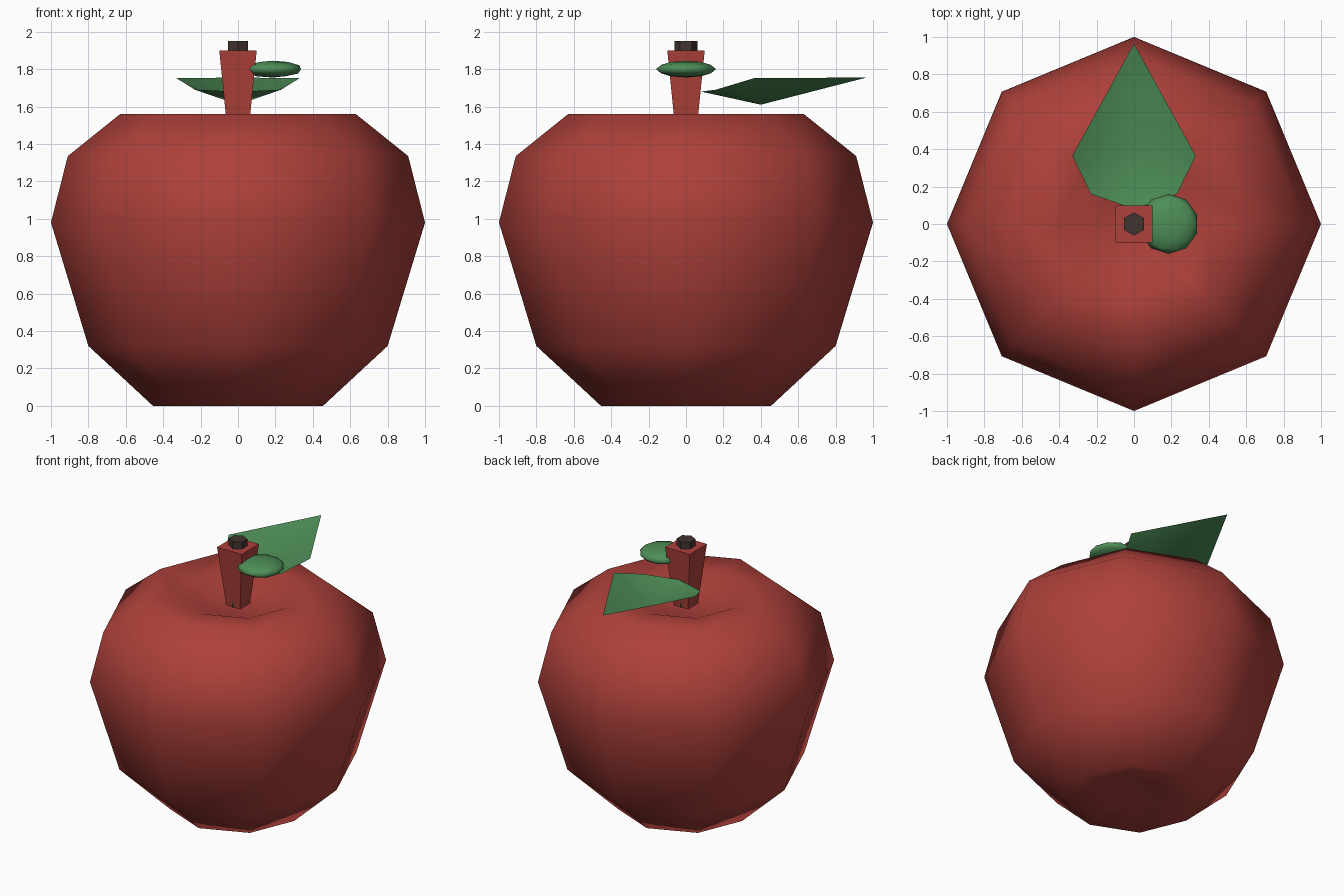
import bpy
import bmesh
from math import sin, cos, pi, sqrt

default = bpy.data.objects.get("Cube")
if default:
    bpy.data.objects.remove(default, do_unlink=True)


def material(name, rgb):
    mat = bpy.data.materials.new(name)
    mat.use_nodes = True
    color = (*rgb, 1)
    mat.diffuse_color = color
    bsdf = mat.node_tree.nodes["Principled BSDF"]
    bsdf.inputs["Base Color"].default_value = color
    bsdf.inputs["Roughness"].default_value = 0.8
    return mat


red = material("apple_red", (0.42, 0.052, 0.043))
green = material("leaf_green", (0.075, 0.27, 0.095))
brown = material("dark_brown", (0.055, 0.033, 0.028))


def add_object(name, bm, mat, smooth):
    for face in bm.faces:
        face.smooth = smooth
    mesh = bpy.data.meshes.new(name)
    bm.to_mesh(mesh)
    bm.free()
    mesh.materials.append(mat)
    obj = bpy.data.objects.new(name, mesh)
    bpy.context.collection.objects.link(obj)
    return obj


def lathe(name, profile, sides, turn, mat, smooth):
    """Spin (radius, height) points, listed from the bottom up, around z."""
    bm = bmesh.new()
    angles = [turn + 2 * pi * i / sides for i in range(sides)]
    rings = [[bm.verts.new((r * cos(a), r * sin(a), z)) for a in angles]
             for r, z in profile]
    for low, high in zip(rings, rings[1:]):
        for i in range(sides):
            j = (i + 1) % sides
            bm.faces.new((low[i], low[j], high[j]))
            bm.faces.new((low[i], high[j], high[i]))
    bm.faces.new(rings[0][::-1])
    bm.faces.new(rings[-1])
    return add_object(name, bm, mat, smooth)


# Eight-sided fruit with a hollow at the top and a shallow one below
body_profile = [(0.2, 0.05), (0.455, 0), (0.8, 0.32), (1, 0.98),
                (0.91, 1.335), (0.63, 1.56), (0.4, 1.55), (0.2, 1.47)]
lathe("apple_body", body_profile, 8, 0, red, True)

# Square stem that widens upward, with a hexagonal core
lathe("stem", [(0.056 * sqrt(2), 1.465), (0.1 * sqrt(2), 1.9)],
      4, pi / 4, red, False)
lathe("stem_core", [(0.062, 1.465), (0.062, 1.95)], 6, pi / 2, brown, False)

# Large leaf folded along its midrib
bm = bmesh.new()
base = bm.verts.new((0, 0.08, 1.68))
middle = bm.verts.new((0, 0.4, 1.61))
tip = bm.verts.new((0, 0.965, 1.755))
for side in (1, -1):
    inner = bm.verts.new((side * 0.23, 0.16, 1.69))
    outer = bm.verts.new((side * 0.33, 0.365, 1.752))
    edge = [base, inner, outer, tip]
    for a, b in zip(edge, edge[1:]):
        bm.faces.new((middle, a, b) if side > 0 else (middle, b, a))
add_object("large_leaf", bm, green, True)

# Small rounded leaf
bm = bmesh.new()
bmesh.ops.create_icosphere(bm, subdivisions=2, radius=1)
bmesh.ops.scale(bm, vec=(0.16, 0.16, 0.045), verts=bm.verts)
bmesh.ops.translate(bm, vec=(0.185, 0, 1.8), verts=bm.verts)
add_object("small_leaf", bm, green, True)
